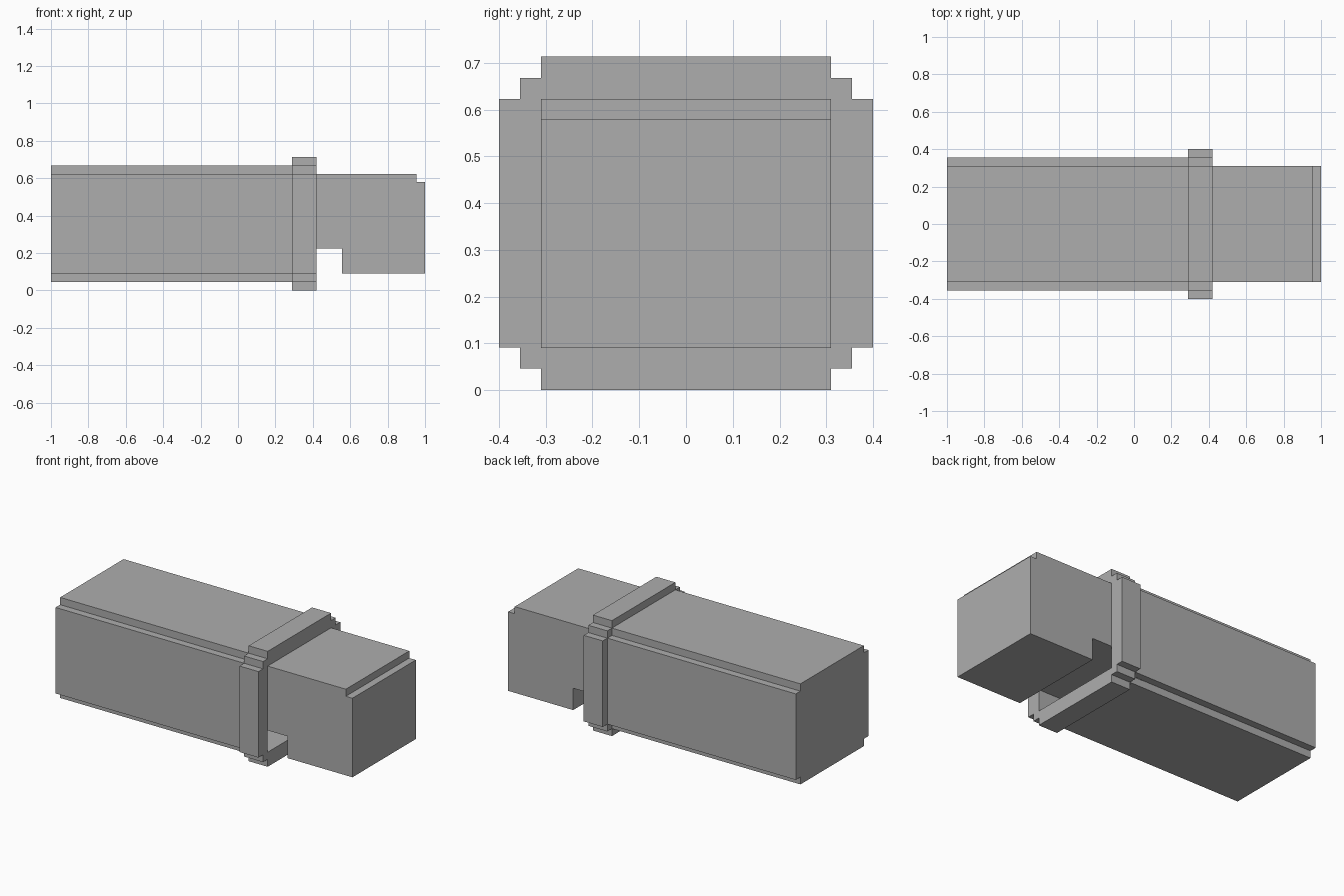
import bpy
import bmesh
from mathutils import Vector

default = bpy.data.objects.get("Cube")
if default:
    bpy.data.objects.remove(default, do_unlink=True)

grey = bpy.data.materials.new("plain grey")
grey.use_nodes = True
colour = (0.42, 0.42, 0.42, 1)
grey.diffuse_color = colour
grey.node_tree.nodes["Principled BSDF"].inputs["Base Color"].default_value = colour

MID = 0.357    # height of the long axis
BOTTOM = 0.09  # underside of the end block
TOP = 0.623    # top of the end block
HALF = 0.31    # half width of the end block
NOTCH = 0.225  # ceiling of the notch


def prism(name, points, sweep):
    """Extrude a flat outline along a vector."""
    bm = bmesh.new()
    face = bm.faces.new([bm.verts.new(p) for p in points])
    moved = bmesh.ops.extrude_face_region(bm, geom=[face])["geom"]
    verts = [v for v in moved if isinstance(v, bmesh.types.BMVert)]
    bmesh.ops.translate(bm, verts=verts, vec=Vector(sweep))
    bmesh.ops.recalc_face_normals(bm, faces=bm.faces)
    mesh = bpy.data.meshes.new(name)
    bm.to_mesh(mesh)
    bm.free()
    mesh.materials.append(grey)
    obj = bpy.data.objects.new(name, mesh)
    bpy.context.collection.objects.link(obj)
    return obj


def stepped_section(corner):
    """Mirror the stepped corner (y, z from the axis) into all four quadrants."""
    half = corner + [(y, -z) for y, z in reversed(corner)]
    return half + [(-y, -z) for y, z in half]


def stepped_bar(name, x0, x1, corner):
    points = [(x0, y, MID + z) for y, z in stepped_section(corner)]
    return prism(name, points, (x1 - x0, 0, 0))


def side_profile(name, outline, half_width):
    points = [(x, -half_width, z) for x, z in outline]
    return prism(name, points, (0, 2 * half_width, 0))


# Long body with one corner step, and the collar with two
body = stepped_bar("body", -1, 0.29,
                   [(HALF, 0.311), (HALF, 0.266), (0.355, 0.266)])
collar = stepped_bar("collar", 0.29, 0.42,
                     [(HALF, 0.357), (HALF, 0.311), (0.355, 0.311),
                      (0.355, 0.266), (0.40, 0.266)])

# End block with a notch below and a step along its top edge
side_profile("end_block",
             [(0.42, NOTCH), (0.555, NOTCH), (0.555, BOTTOM), (1, BOTTOM),
              (1, 0.579), (0.955, 0.579), (0.955, TOP), (0.42, TOP)], HALF)

# The notch carries on as a slot into the collar and body
slot = side_profile("slot_cutter",
                    [(0.2, BOTTOM), (0.5, BOTTOM), (0.5, NOTCH), (0.2, NOTCH)], HALF)
slot.hide_render = True
slot.hide_set(True)
slot.display_type = 'WIRE'
for part in (body, collar):
    cut = part.modifiers.new("slot", 'BOOLEAN')
    cut.operation = 'DIFFERENCE'
    cut.solver = 'EXACT'
    cut.object = slot
